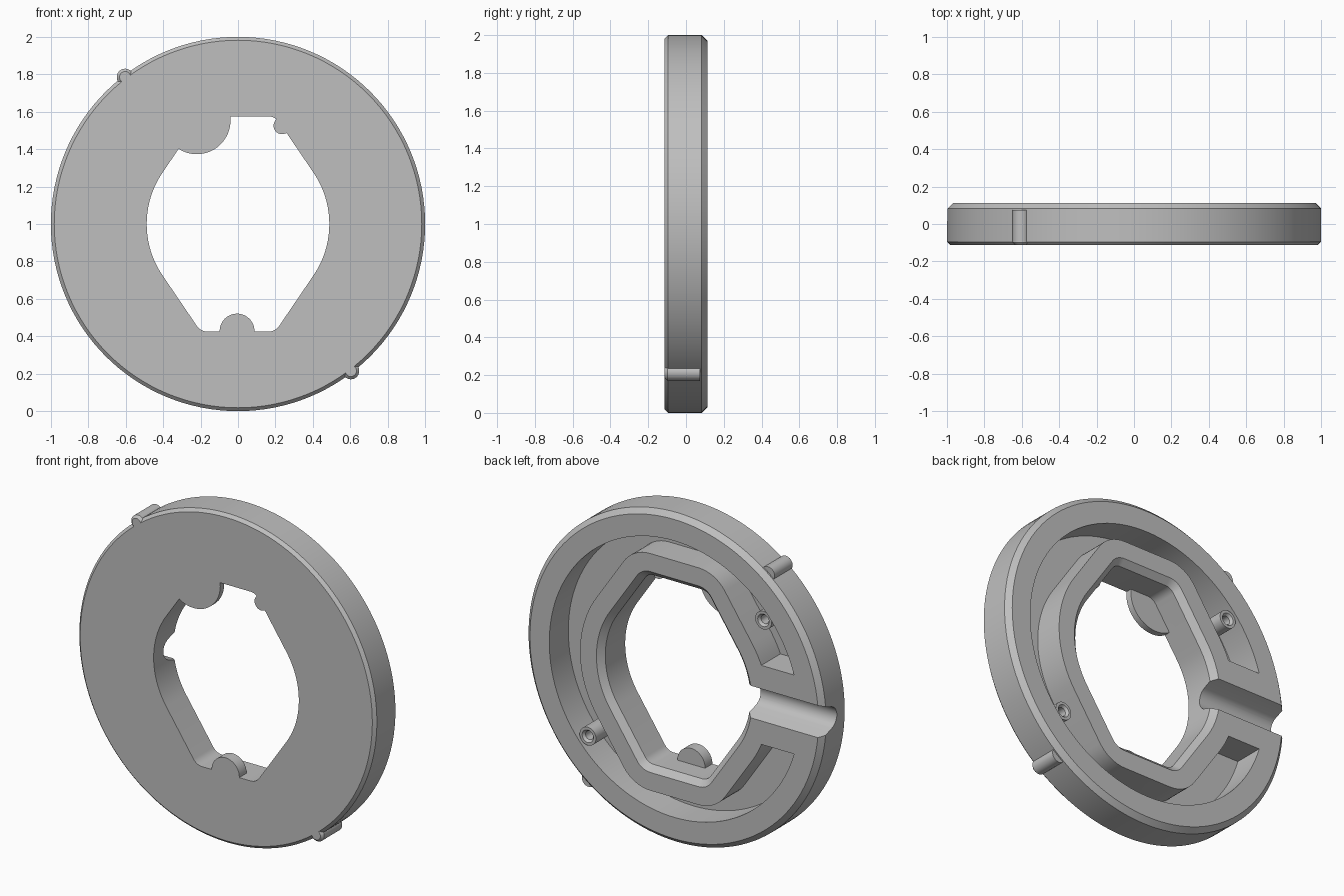
import bpy, bmesh, math

if "Cube" in bpy.data.objects:
    bpy.data.objects.remove(bpy.data.objects["Cube"])

grey = bpy.data.materials.new("plain grey")
grey.use_nodes = True
colour = (0.52, 0.52, 0.52, 1)
grey.diffuse_color = colour
grey.node_tree.nodes["Principled BSDF"].inputs["Base Color"].default_value = colour

FRONT, BACK = -0.113, 0.113
FLOOR = -0.07


def circle(cx, cz, r, n=32):
    steps = [2 * math.pi * i / n for i in range(n)]
    return [(cx + r * math.cos(a), cz + r * math.sin(a)) for a in steps]


def opening(offset=0.0):
    """Round-sided hexagon with flat top and bottom, grown by an offset."""
    r, flat, fillet = 0.488, 0.575, 0.07
    tilt = math.radians(34.2)
    cz = flat - fillet
    cx = (r - fillet - math.sin(tilt) * cz) / math.cos(tilt)
    quad = []
    for i in range(11):
        a = tilt * i / 10
        quad.append(((r + offset) * math.cos(a), (r + offset) * math.sin(a)))
    for i in range(9):
        a = tilt + (math.pi / 2 - tilt) * i / 8
        quad.append((cx + (fillet + offset) * math.cos(a),
                     cz + (fillet + offset) * math.sin(a)))
    half = quad + [(-x, z) for x, z in reversed(quad)]
    return half + [(-x, -z) for x, z in half[1:-1]]


def loft(name, sections, axis="y"):
    """Closed solid through matching outlines placed along an axis."""
    bm = bmesh.new()
    rings = []
    for t, pts in sections:
        rings.append([bm.verts.new((u, t, v + 1) if axis == "y" else (t, u, v + 1))
                      for u, v in pts])
    for a, b in zip(rings, rings[1:]):
        for i in range(len(a)):
            j = (i + 1) % len(a)
            bm.faces.new((a[i], a[j], b[j], b[i]))
    bm.faces.new(rings[0])
    bm.faces.new(rings[-1])
    bmesh.ops.recalc_face_normals(bm, faces=bm.faces)
    mesh = bpy.data.meshes.new(name)
    bm.to_mesh(mesh)
    bm.free()
    mesh.materials.append(grey)
    ob = bpy.data.objects.new(name, mesh)
    bpy.context.collection.objects.link(ob)
    return ob


def combine(target, tool, operation):
    """Apply a boolean and remove the helper solid."""
    tool.hide_render = True
    mod = target.modifiers.new("bool", "BOOLEAN")
    mod.object, mod.operation, mod.solver = tool, operation, "EXACT"
    bpy.context.view_layer.objects.active = target
    bpy.ops.object.modifier_apply(modifier=mod.name)
    bpy.data.objects.remove(tool)


def rod(name, cx, cz, sections, n=32):
    return loft(name, [(y, circle(cx, cz, r, n)) for y, r in sections])


# Disc with chamfered rims
ring = rod("ring_body", 0, 0,
           [(FRONT, 0.982), (-0.095, 1), (0.083, 1), (BACK, 0.97)], 128)

# Back channel between the outer rim and the inner wall, closed beside the slot
channel = rod("channel_cutter", 0, 0, [(FLOOR, 0.84), (0.2, 0.84)], 128)
combine(channel, loft("wall_keeper", [(-0.3, opening(0.145)), (0.3, opening(0.145))]),
        "DIFFERENCE")
block = [(-1.2, -0.24), (-0.3, -0.24), (-0.3, 0.24), (-1.2, 0.24)]
combine(channel, loft("bridge_keeper", [(-0.3, block), (0.3, block)]), "DIFFERENCE")
combine(ring, channel, "DIFFERENCE")

# Central opening with a bevelled back lip
combine(ring, loft("opening_cutter", [(-0.2, opening()), (BACK - 0.035, opening()),
                                      (BACK + 0.01, opening(0.045))]), "DIFFERENCE")

# Rounded, flared cable slot through the right side
flare = math.radians(20)
slot = []
for i in range(17):
    a = math.pi / 2 + flare + (math.pi - 2 * flare) * i / 16
    slot.append((0.05 + 0.07 * math.cos(a), 0.07 * math.sin(a)))
mouth = slot[0][1] + (0.2 - slot[0][0]) * math.tan(flare)
slot += [(0.2, -mouth), (0.2, mouth)]
combine(ring, loft("slot_cutter", [(-1.2, slot), (-0.3, slot)], "x"), "DIFFERENCE")

# Opposite pairs: rim keys and hollow screw posts
for s in (-1, 1):
    combine(ring, rod("rim_key", s * 0.603, -s * 0.785,
                      [(FRONT, 0.03), (-0.098, 0.045), (0.075, 0.045)]), "UNION")
    px, pz = s * 0.59, -s * 0.51
    combine(ring, rod("screw_post", px, pz, [(-0.09, 0.055), (0.1, 0.055)]), "UNION")
    combine(ring, rod("screw_hole", px, pz,
                      [(-0.04, 0.026), (0.085, 0.026), (0.105, 0.042)]), "DIFFERENCE")

# Round pads reaching into the opening at the front
for cx, cz, r, depth in ((-0.22, 0.553, 0.18, 0.038),
                         (-0.005, -0.572, 0.093, 0.07),
                         (0.235, 0.525, 0.045, 0.05)):
    combine(ring, rod("front_pad", cx, cz, [(FRONT, r), (FRONT + depth, r)], 48), "UNION")

# Smooth curved walls, sharp edges
bpy.ops.object.select_all(action="DESELECT")
ring.select_set(True)
bpy.context.view_layer.objects.active = ring
bpy.ops.object.shade_smooth_by_angle(angle=math.radians(25))
